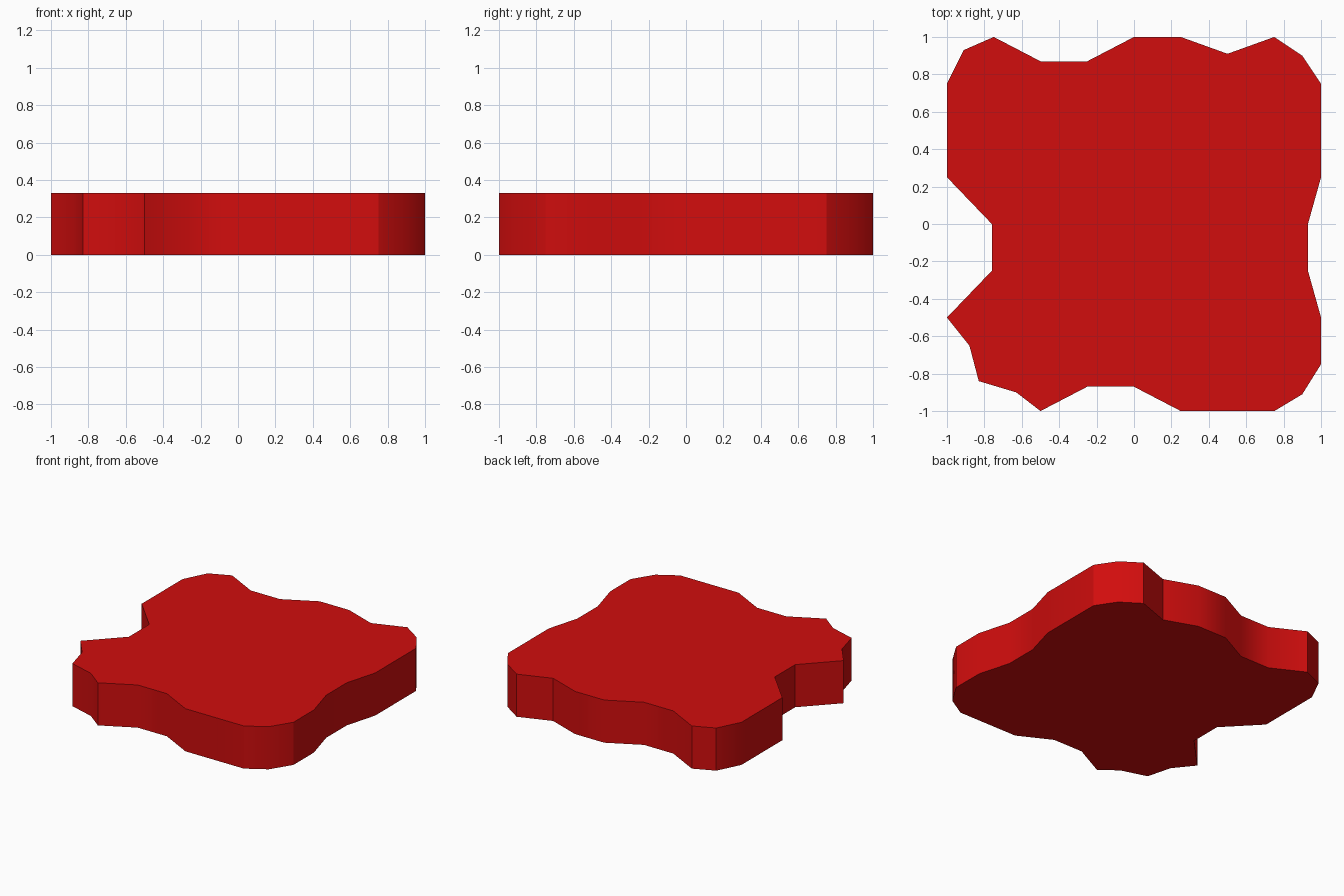
import bpy, bmesh, math

if "Cube" in bpy.data.objects:
    bpy.data.objects.remove(bpy.data.objects["Cube"])

HEIGHT = 0.33

# Irregular slab outline seen from above, one side at a time
back = [(-0.91, 0.93), (-0.75, 1), (-0.5, 0.87), (-0.25, 0.87), (0, 1),
        (0.25, 1), (0.5, 0.91), (0.75, 1), (0.9, 0.9)]
right = [(1, 0.75), (1, 0.25), (0.93, 0), (0.93, -0.25), (1, -0.5), (1, -0.75)]
front = [(0.9, -0.91), (0.75, -1), (0.25, -1), (0, -0.87), (-0.25, -0.87),
         (-0.5, -1), (-0.63, -0.9), (-0.83, -0.84)]
left = [(-0.88, -0.65), (-1, -0.5), (-0.76, -0.25), (-0.76, 0), (-1, 0.25), (-1, 0.75)]
outline = back + right + front + left

# Extrude the outline into a solid slab
bm = bmesh.new()
base = bm.faces.new([bm.verts.new((x, y, 0)) for x, y in outline])
top = bmesh.ops.extrude_face_region(bm, geom=[base], use_keep_orig=True)
bmesh.ops.translate(bm, vec=(0, 0, HEIGHT),
                    verts=[g for g in top["geom"] if isinstance(g, bmesh.types.BMVert)])
bmesh.ops.recalc_face_normals(bm, faces=bm.faces[:])
mesh = bpy.data.meshes.new("slab")
bm.to_mesh(mesh)
bm.free()

slab = bpy.data.objects.new("slab", mesh)
bpy.context.collection.objects.link(slab)

# Red finish
red = bpy.data.materials.new("red")
red.diffuse_color = (0.64, 0.004, 0.004, 1)
red.use_nodes = True
red.node_tree.nodes["Principled BSDF"].inputs["Base Color"].default_value = red.diffuse_color
mesh.materials.append(red)

# Soft rim with crisp top and bottom edges
bpy.context.view_layer.objects.active = slab
slab.select_set(True)
bpy.ops.object.shade_smooth_by_angle(angle=math.radians(30))
